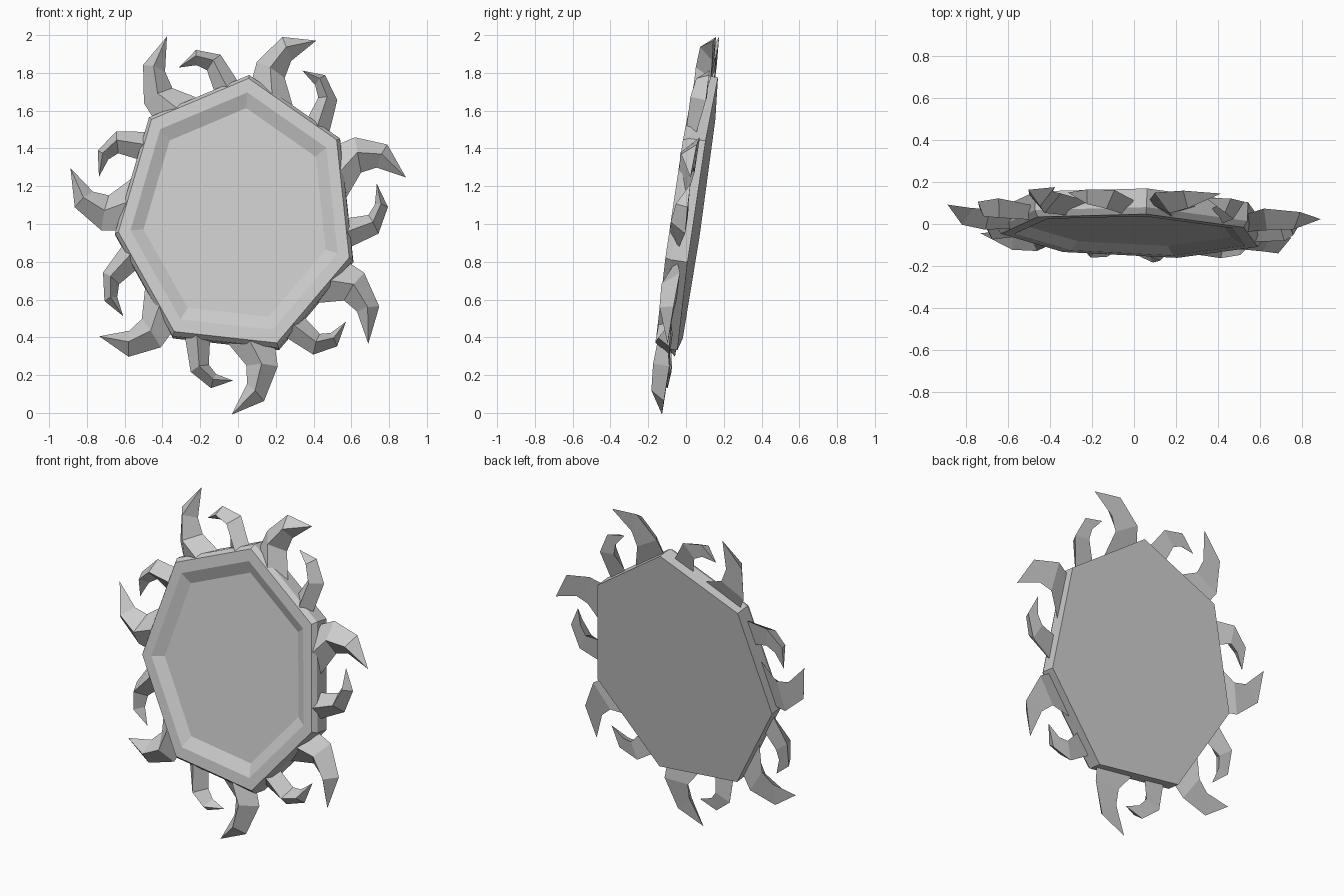
import bpy, bmesh
from math import radians, cos, sin
from mathutils import Matrix, Vector

SIDES = 7
STEP = 360 / SIDES
FIRST = 84.5          # angle of the topmost corner
RADIUS = 0.747
DISC_DEPTH = 0.12
# Plate leans back and is turned slightly to one side
TILT = (Matrix.Translation((-0.008, -0.055, 1.05))
        @ Matrix.Rotation(radians(-2), 4, 'Z')
        @ Matrix.Rotation(radians(-8.25), 4, 'X'))

if "Cube" in bpy.data.objects:
    bpy.data.objects.remove(bpy.data.objects["Cube"])

stone = bpy.data.materials.new("grey_stone")
stone.use_nodes = True
GREY = (0.6, 0.6, 0.6, 1)
stone.diffuse_color = GREY
stone.node_tree.nodes["Principled BSDF"].inputs["Base Color"].default_value = GREY


def polar(angle, radius, depth):
    """Point on the tilted, slightly narrowed plate; depth runs to the back."""
    a = radians(angle)
    return Vector((0.87 * radius * cos(a), depth, 1.01 * radius * sin(a)))


def finish(bm, name):
    bmesh.ops.recalc_face_normals(bm, faces=bm.faces)
    bm.transform(TILT)
    mesh = bpy.data.meshes.new(name)
    bm.to_mesh(mesh)
    bm.free()
    mesh.materials.append(stone)
    bpy.context.collection.objects.link(bpy.data.objects.new(name, mesh))


def bridge(bm, a, b):
    for i in range(len(a)):
        j = (i + 1) % len(a)
        bm.faces.new((a[i], a[j], b[j], b[i]))


# Seven-sided plate: back, side, bevelled rim, sloped recess, floor
def plate():
    bm = bmesh.new()
    profile = [(1, DISC_DEPTH), (1, 0.03), (0.97, 0), (0.87, 0), (0.765, 0.035)]
    rings = [[bm.verts.new(polar(FIRST - k * STEP, RADIUS * s, d)) for k in range(SIDES)]
             for s, d in profile]
    for a, b in zip(rings, rings[1:]):
        bridge(bm, a, b)
    bm.faces.new(rings[0])
    bm.faces.new(rings[-1])
    finish(bm, "plate")


# Curved flame: nearly flat back, raised front ridge, pointed tip
def flame(name, turn, outer, inner, ridge, tip):
    bm = bmesh.new()
    sections = []
    backs = (0.06, 0.09, 0.085)
    for (oa, orad), (ia, irad), front, back in zip(outer, inner, ridge, backs):
        o = polar(oa - turn, orad, back)
        i = polar(ia - turn, irad, back)
        m = o.lerp(i, 0.5)
        m.y = front
        sections.append([bm.verts.new(p) for p in (o, m, i)])
    for a, b in zip(sections, sections[1:]):
        bridge(bm, a, b)
    bm.faces.new(sections[0])
    end = bm.verts.new(polar(tip[0] - turn, tip[1], 0.08))
    last = sections[-1]
    for i in range(3):
        bm.faces.new((last[i], last[(i + 1) % 3], end))
    finish(bm, name)


LARGE = dict(outer=[(83.5, 0.70), (82, 0.83), (74.2, 0.99)],
             inner=[(57.5, 0.65), (68.8, 0.79), (68.5, 0.888)],
             ridge=[0.005, 0.0, 0.01],
             tip=(62.9, 1.048))
SMALL = dict(outer=[(88.3, 0.69), (97.0, 0.866), (106.1, 0.92)],
             inner=[(101.8, 0.66), (103.6, 0.80), (107.4, 0.842)],
             ridge=[0.005, 0.005, 0.02],
             tip=(114.5, 0.868))

plate()
for k in range(SIDES):
    flame(f"large_flame_{k + 1}", k * STEP, **LARGE)
    flame(f"small_flame_{k + 1}", k * STEP, **SMALL)
